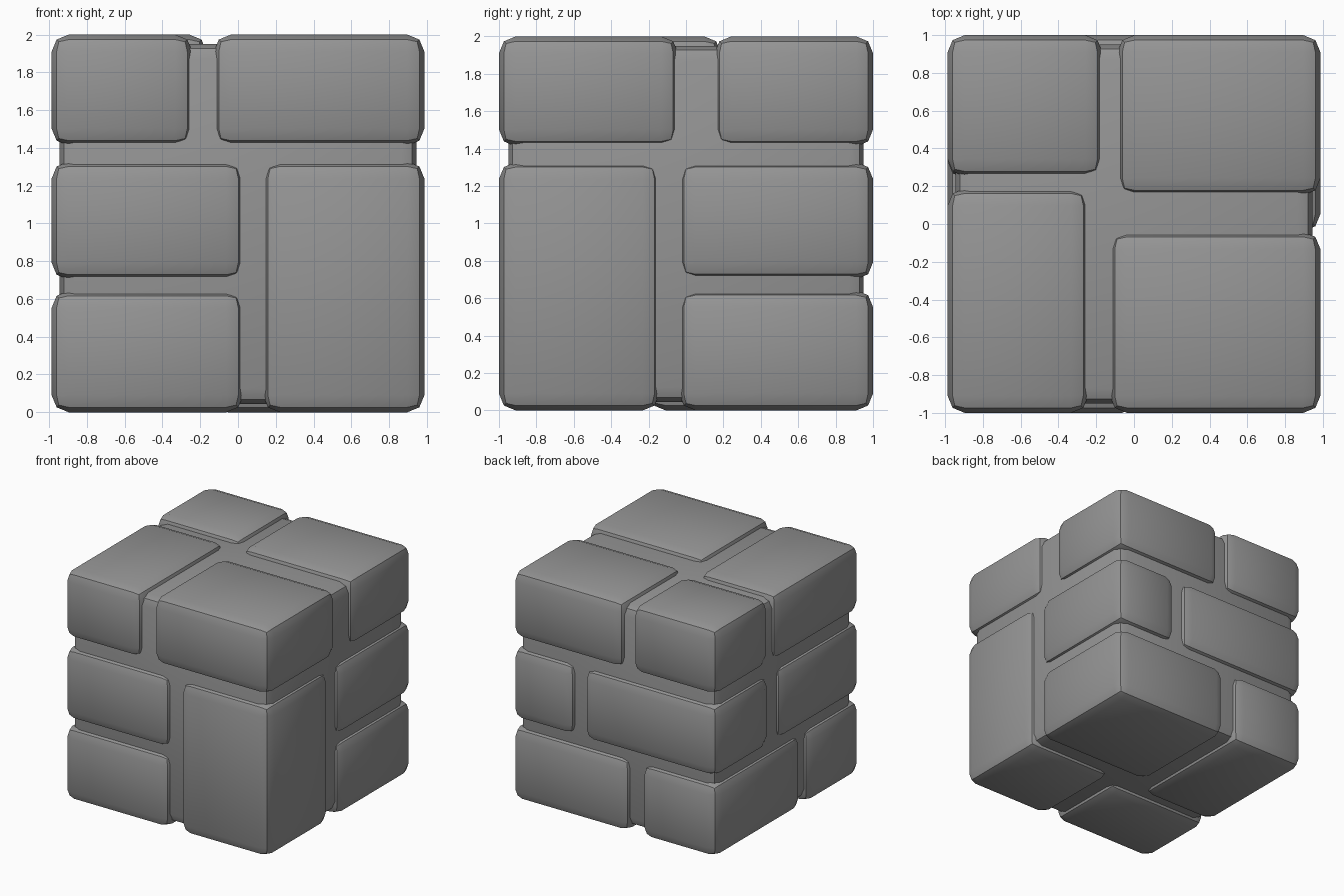
import bpy
import math

if "Cube" in bpy.data.objects:
    bpy.data.objects.remove(bpy.data.objects["Cube"])

stone = bpy.data.materials.new("grey stone")
stone.diffuse_color = (0.3, 0.3, 0.3, 1)
stone.use_nodes = True
stone.node_tree.nodes["Principled BSDF"].inputs["Base Color"].default_value = stone.diffuse_color

HX, HY, H = 0.987, 1.0, 2.0   # outer half sizes and height
GROW = 0.008                  # buried flank of a brick, beyond the mortar line


def rounded_box(name, lo, hi, bevel):
    """Box between two corners with a two-segment rounded edge."""
    bpy.ops.mesh.primitive_cube_add(
        size=1, location=[(a + b) / 2 for a, b in zip(lo, hi)])
    ob = bpy.context.object
    ob.name = name
    ob.scale = [b - a for a, b in zip(lo, hi)]
    bpy.ops.object.transform_apply(location=False, rotation=False, scale=True)
    mod = ob.modifiers.new("rounded edges", 'BEVEL')
    mod.width = bevel
    mod.segments = 2
    mod.limit_method = 'NONE'
    bpy.ops.object.modifier_apply(modifier=mod.name)
    bpy.ops.object.shade_smooth_by_angle(angle=math.radians(30))
    ob.data.materials.append(stone)
    return ob


def brick(name, sx, ex, sy, ey, z0, z1):
    """Corner brick: runs from outer corner (sx, sy) in to ex and ey."""
    x = sorted((sx * HX, ex - sx * GROW))
    y = sorted((sy * HY, ey - sy * GROW))
    z = (z0 if z0 == 0 else z0 - GROW, z1 if z1 == H else z1 + GROW)
    rounded_box(name, (x[0], y[0], z[0]), (x[1], y[1], z[1]), 0.09)


# Mortar core, set back behind the bricks
rounded_box("mortar_core", (-0.945, -0.95, 0.045), (0.945, 0.95, 1.95), 0.08)

TOP, MID, LOW = (1.42, H), (0.71, 1.32), (0, 0.635)

# Top course
brick("top_brick_front_left", -1, -0.25, -1, 0.18, *TOP)
brick("top_brick_front_right", 1, -0.12, -1, -0.05, *TOP)
brick("top_brick_back_left", -1, -0.175, 1, 0.26, *TOP)
brick("top_brick_back_right", 1, -0.08, 1, 0.16, *TOP)

# Tall brick through the two lower courses
brick("tall_brick_front_right", 1, 0.14, -1, -0.15, 0, 1.32)

# Middle course
brick("middle_brick_front_left", -1, 0.02, -1, 0.12, *MID)
brick("middle_brick_back_left", -1, 0.29, 1, 0.25, *MID)
brick("middle_brick_back_right", 1, 0.395, 1, -0.03, *MID)

# Bottom course
brick("bottom_brick_front_left", -1, 0.02, -1, -0.26, *LOW)
brick("bottom_brick_back_left", -1, -0.265, 1, -0.19, *LOW)
brick("bottom_brick_back_right", 1, -0.135, 1, -0.03, *LOW)
